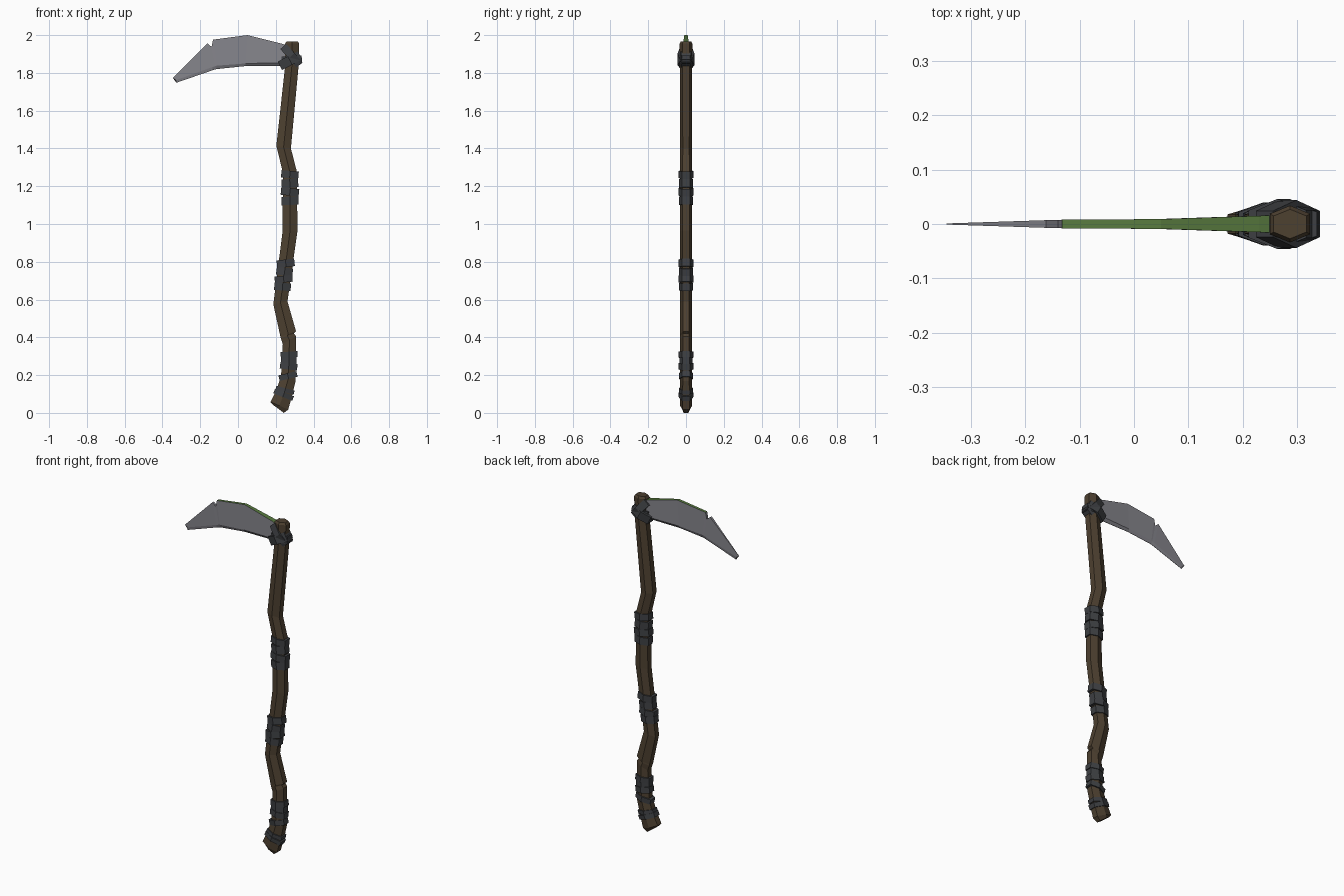
import bpy
from mathutils import Vector

if "Cube" in bpy.data.objects:
    bpy.data.objects.remove(bpy.data.objects["Cube"])


def material(name, rgb):
    m = bpy.data.materials.new(name)
    m.diffuse_color = (*rgb, 1)
    m.use_nodes = True
    m.node_tree.nodes["Principled BSDF"].inputs["Base Color"].default_value = m.diffuse_color
    return m


WOOD = material("brown wood", (0.075, 0.052, 0.030))
CLOTH = material("dark grey wrap", (0.048, 0.051, 0.056))
STEEL = material("grey steel", (0.24, 0.238, 0.265))
GREEN = material("green spine", (0.098, 0.195, 0.050))


def loft(name, rings, mats):
    """Skin equal-sized rings of points and cap both ends."""
    n = len(rings[0])
    verts = [p for r in rings for p in r]
    faces = [(i * n + j, i * n + (j + 1) % n, (i + 1) * n + (j + 1) % n, (i + 1) * n + j)
             for i in range(len(rings) - 1) for j in range(n)]
    faces += [tuple(range(n))[::-1], tuple(range(len(verts) - n, len(verts)))]
    me = bpy.data.meshes.new(name)
    me.from_pydata(verts, [], faces)
    for m in mats:
        me.materials.append(m)
    ob = bpy.data.objects.new(name, me)
    bpy.context.collection.objects.link(ob)
    return ob


def hex_ring(left, right, ry):
    """Six-sided section between two side points (x, z), with ridges at front and back."""
    l, r = Vector((left[0], 0, left[1])), Vector((right[0], 0, right[1]))
    c, y = (l + r) / 2, Vector((0, ry, 0))
    return [r - y * .55, r + y * .55, c + y, l + y * .55, l - y * .55, c - y]


# Crooked shaft: left and right outline points, bottom to top
SHAFT = [((.182, .045), (.243, .000), .022), ((.172, .058), (.266, .018), .032),
         ((.205, .125), (.285, .085), .032), ((.228, .195), (.305, .170), .031),
         ((.237, .365), (.308, .405), .031), ((.227, .395), (.296, .420), .031),
         ((.225, .402), (.307, .432), .031), ((.187, .575), (.262, .590), .031),
         ((.236, .960), (.315, .965), .032), ((.238, 1.270), (.311, 1.280), .032),
         ((.203, 1.415), (.280, 1.400), .031), ((.250, 1.840), (.322, 1.850), .033),
         ((.250, 1.955), (.324, 1.955), .034), ((.257, 1.967), (.317, 1.967), .027)]
loft("shaft", [hex_ring(*s) for s in SHAFT], [WOOD])


def strap(name, left, right, width, ry):
    """A hexagonal band running across the shaft from left to right."""
    l, r = Vector(left), Vector(right)
    d = (r - l).normalized()
    up = Vector((-d.y, d.x)) * width / 2
    loft(name, [hex_ring(l - up, r - up, ry), hex_ring(l + up, r + up, ry)], [CLOTH])


def edge_x(side, z):
    """Outline x of the shaft at height z."""
    pts = [s[side] for s in SHAFT]
    for a, b in zip(pts, pts[1:]):
        if a[1] <= z <= b[1]:
            return a[0] + (b[0] - a[0]) * (z - a[1]) / (b[1] - a[1])


# Grip wraps: (height, tilt from left to right, width, how far it stands out)
GRIPS = {
    "upper_grip": [(1.262, -.008, .038, .009), (1.215, .006, .046, .007),
                   (1.170, -.010, .040, .010), (1.123, .004, .044, .007)],
    "middle_grip": [(.792, .010, .040, .008), (.748, -.012, .042, .006),
                    (.708, .010, .036, .009), (.668, -.006, .040, .007)],
    "lower_grip": [(.308, .006, .032, .008), (.278, 0, .040, .004),
                   (.247, -.012, .034, .008), (.195, .022, .030, .007)],
    "foot_wrap": [(.120, -.026, .022, .007), (.096, -.040, .026, .009)]}
for name, bands in GRIPS.items():
    for i, (z, tilt, width, out) in enumerate(bands):
        zl, zr = z - tilt / 2, z + tilt / 2
        strap(f"{name}_{i + 1}", (edge_x(0, zl) - out, zl), (edge_x(1, zr) + out, zr),
              width, .032 + out * .8)

# Crossed lashing that ties the blade to the shaft
strap("lashing_rising", (.222, 1.838), (.328, 1.892), .050, .046)
strap("lashing_falling", (.240, 1.940), (.326, 1.842), .042, .044)
strap("lashing_level", (.232, 1.866), (.338, 1.872), .042, .040)

# Blade stations: spine (x, z), bevel (x, z), cutting edge (x, z), half thickness
BLADE = [((.275, 1.940), (.275, 1.858), (.275, 1.845), .017),
         ((.230, 1.955), (.220, 1.853), (.220, 1.837), .015),
         ((.050, 2.000), (.040, 1.850), (.040, 1.836), .009),
         ((-.132, 1.976), (-.113, 1.838), (-.115, 1.820), .008),
         ((-.140, 1.938), (-.120, 1.836), (-.122, 1.818), .007),
         ((-.162, 1.956), (-.135, 1.831), (-.137, 1.813), .007),
         ((-.345, 1.773), (-.328, 1.762), (-.326, 1.748), .001)]
rings = []
for (sx, sz), (bx, bz), (ex, ez), t in BLADE:
    rings.append([(sx, -t, sz), (sx, t, sz), (bx, t, bz), (ex, .0008, ez),
                  (ex, -.0008, ez), (bx, -t, bz)])
blade = loft("blade", rings, [STEEL, GREEN])
# Paint the spine green from the root to the notch
for p in blade.data.polygons:
    if abs(p.normal.z) > .7 and p.center.z > 1.9 and p.center.x > -.13:
        p.material_index = 1
# Make every face point outward
import bmesh
for ob in bpy.data.objects:
    bm = bmesh.new()
    bm.from_mesh(ob.data)
    bmesh.ops.recalc_face_normals(bm, faces=bm.faces)
    bm.to_mesh(ob.data)
    bm.free()
